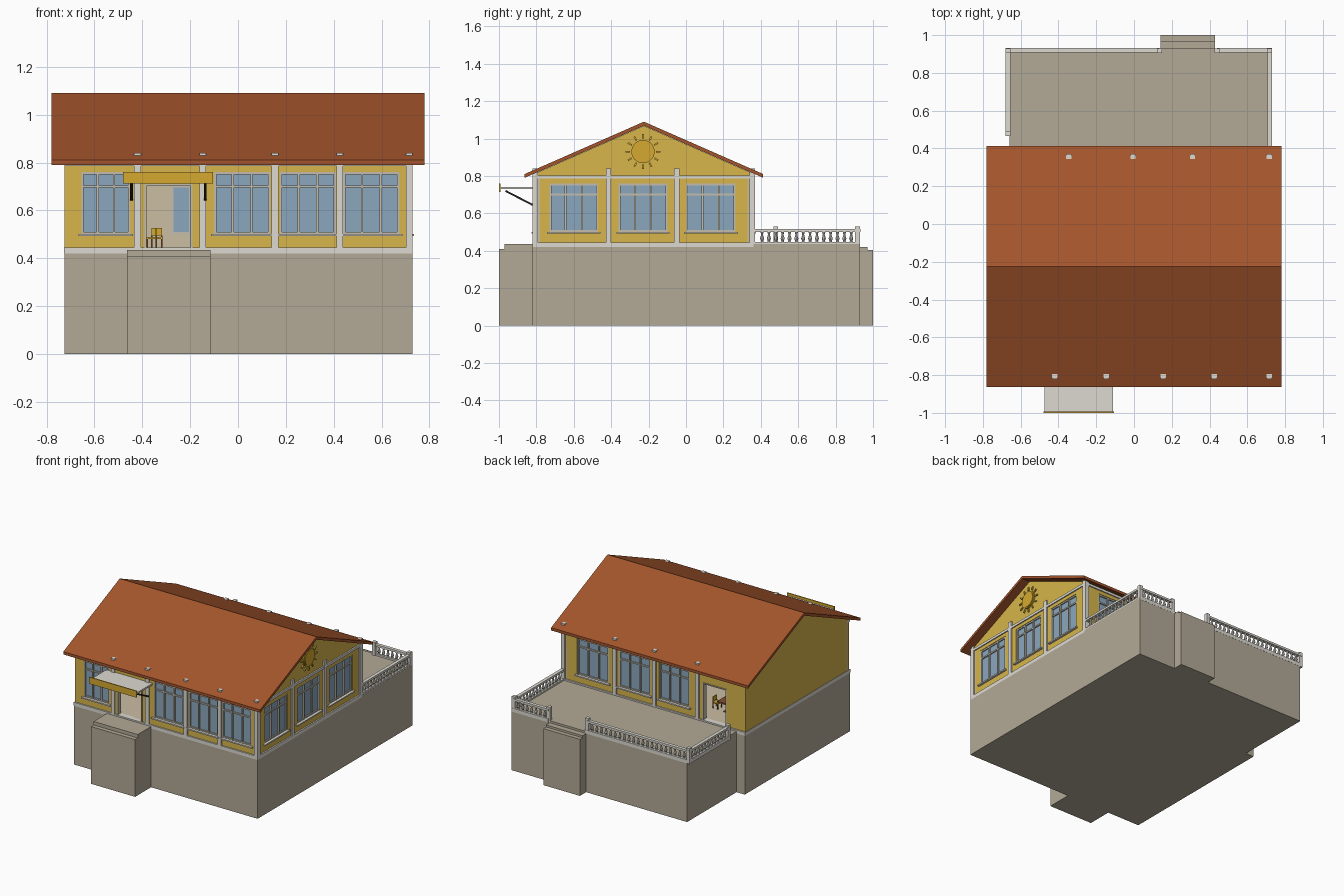
import bpy, bmesh, math
from mathutils import Matrix, Vector

if "Cube" in bpy.data.objects:
    bpy.data.objects.remove(bpy.data.objects["Cube"])

def mat(name, *c):
    m = bpy.data.materials.new(name)
    m.diffuse_color = (*c, 1)
    m.use_nodes = True
    m.node_tree.nodes["Principled BSDF"].inputs["Base Color"].default_value = m.diffuse_color
    return m

YELLOW = mat("yellow_plaster", .68, .46, .07)
SUN = mat("sun_yellow", .66, .40, .03)
ROOF = mat("roof_tile", .37, .09, .025)
STONE = mat("stone", .45, .40, .31)
WHITE = mat("white_trim", .72, .70, .64)
FRAME = mat("frame_beige", .55, .51, .42)
GLASS = mat("glass", .26, .39, .52)
METAL = mat("dark_metal", .02, .02, .02)
WOOD = mat("wood", .22, .08, .03)
INNER = mat("interior_beige", .60, .51, .36)

def finish(name, bm, m):
    me = bpy.data.meshes.new(name)
    bmesh.ops.recalc_face_normals(bm, faces=bm.faces)
    bm.to_mesh(me)
    bm.free()
    me.materials.append(m)
    ob = bpy.data.objects.new(name, me)
    bpy.context.collection.objects.link(ob)
    return ob

def boxes(name, items, m, matrix=Matrix()):
    """One object from many boxes (x0, x1, y0, y1, z0, z1)."""
    bm = bmesh.new()
    for x0, x1, y0, y1, z0, z1 in items:
        t = Matrix.Translation(((x0 + x1) / 2, (y0 + y1) / 2, (z0 + z1) / 2))
        s = Matrix.Diagonal((abs(x1 - x0), abs(y1 - y0), abs(z1 - z0), 1))
        bmesh.ops.create_cube(bm, size=1, matrix=matrix @ t @ s)
    return finish(name, bm, m)

def prism(name, profile, x0, x1, m):
    """Extrude a (y, z) outline along x."""
    bm = bmesh.new()
    f = bm.faces.new([bm.verts.new((x0, y, z)) for y, z in profile])
    new = bmesh.ops.extrude_face_region(bm, geom=[f])["geom"]
    bmesh.ops.translate(bm, vec=(x1 - x0, 0, 0),
                        verts=[v for v in new if isinstance(v, bmesh.types.BMVert)])
    return finish(name, bm, m)

XL, XR, YF, YB, YM = -.725, .73, -.82, .37, -.225
Z0, Z1, Z2 = .42, .445, .80

def on(side, u0, u1, d0, d1, z0, z1):
    """Box on a facade: u runs along it, d is depth inwards."""
    if side == "front":
        return (u0, u1, YF + d0, YF + d1, z0, z1)
    if side == "back":
        return (u0, u1, YB - d1, YB - d0, z0, z1)
    return (XR - d1, XR - d0, u0, u1, z0, z1)

# stone base, terrace and steps
boxes("base", [(XL, XR, YF, YB, 0, Z0)], STONE)
boxes("terrace", [(-.66, XR, YB - .01, .93, 0, .435)], STONE)
boxes("front_steps", [(-.465, -.115, -1, YF, 0, .41), (-.465, -.115, -.97, YF, .41, .435)], STONE)
boxes("back_steps", [(.14, .43, .93, 1, 0, .405), (.14, .43, .93, .97, .405, .42)], STONE)
boxes("floor", [(XL + .03, XR - .03, YF + .03, YB - .03, Z0, Z1)], INNER)
boxes("ceiling", [(XL + .03, XR - .03, YF + .03, YB - .03, .785, Z2)], INNER)

# facades: wall extent, windows, doors, pillars
WZ = (.50, .76)
facades = {
    "front": ((XL, .72), [(-.655, -.45), (-.10, .135), (.175, .41), (.44, .675)],
              [(-.39, -.19, .71)], [-.42, -.147, .155, .425, .716]),
    "back": ((XL, .72), [(.36, .61), (.03, .28), (-.28, -.04)],
             [(-.575, -.385, .71)], [.716, .31, -.005, -.345]),
    "right": ((YF + .01, YB - .01), [(-.73, -.47), (-.36, -.10), (.0, .265)],
              [], [-.415, -.05]),
}
for side, ((a, b), wins, doors, pillars) in facades.items():
    holes = sorted([(u0, u1, *WZ) for u0, u1 in wins] + [(u0, u1, Z1, t) for u0, u1, t in doors])
    outer, inner, u = [], [], a
    for part, d0, d1 in ((outer, .01, .03), (inner, .03, .04)):
        u = a
        for u0, u1, z0, z1 in holes:
            part.append(on(side, u, u0, d0, d1, Z1, Z2))
            part.append(on(side, u0, u1, d0, d1, z1, Z2))
            if z0 > Z1:
                part.append(on(side, u0, u1, d0, d1, Z1, z0))
            u = u1
        part.append(on(side, u, b, d0, d1, Z1, Z2))
    boxes(side + "_wall", outer, YELLOW)
    boxes(side + "_inner_wall", inner, INNER)

    # pillars whose tops poke through the roof, plus plinth and top beam
    trim = [on(side, p - .014, p + .014, 0, .03, Z1, .84) for p in pillars]
    e0, e1 = (YF, YB) if side == "right" else (XL, XR)
    trim += [on(side, e0, e1, 0, .04, Z0, Z1), on(side, e0, e1, .002, .03, .785, .803)]
    boxes(side + "_pillars_and_beams", trim, WHITE)

    # windows: three columns and a transom
    frame, glass, sill = [], [], []
    for u0, u1 in wins:
        glass.append(on(side, u0, u1, .022, .034, *WZ))
        w = (u1 - u0) / 3
        for i in range(4):
            c = min(max(u0 + i * w, u0 + .005), u1 - .005)
            frame.append(on(side, c - .005, c + .005, .012, .036, *WZ))
        for z in (.505, .70, .755):
            frame.append(on(side, u0, u1, .014, .035, z - .005, z + .005))
        sill.append(on(side, u0 - .012, u1 + .012, -.005, .02, .492, .501))
    boxes(side + "_window_frames", frame, FRAME)
    boxes(side + "_window_glass", glass, GLASS)
    boxes(side + "_window_sills", sill, WHITE)
    # door surrounds
    if doors:
        boxes(side + "_door_frame", [q for u0, u1, t in doors for q in (
            on(side, u0, u0 + .008, .005, .042, Z1, t), on(side, u1 - .008, u1, .005, .042, Z1, t),
            on(side, u0, u1, .005, .042, t - .008, t))], FRAME)

# plain left wall
boxes("left_wall", [(XL, XL + .03, YF + .01, YB - .01, Z1, Z2)], YELLOW)
boxes("left_plinth", [(XL - .003, XL + .03, YF, YB, Z0, Z1)], WHITE)

# gables and roof
gable = [(YF + .01, Z2), (YB - .01, Z2), (YB - .01, .812), (YM, 1.068), (YF + .01, .812)]
prism("left_gable", gable, XL, XL + .03, YELLOW)
prism("right_gable", gable, XR - .04, XR - .012, YELLOW)
R = .638
prism("roof", [(YM - R, .79), (YM - R, .81), (YM, 1.09), (YM + R, .81), (YM + R, .79), (YM, 1.069)],
      -.78, .78, ROOF)

# sun ornament on the right gable
bm = bmesh.new()
centre = Matrix.Translation((XR - .01, YM - .005, .93))
turn = Matrix.Rotation(math.pi / 2, 4, 'Y')
for r, d in ((.062, .014), (.054, .024)):
    bmesh.ops.create_cone(bm, cap_ends=True, segments=32, radius1=r, radius2=r, depth=d, matrix=centre @ turn)
for i in range(12):
    bmesh.ops.create_cube(bm, size=1, matrix=centre @ Matrix.Rotation(i * math.pi / 6, 4, 'X')
                          @ Matrix.Translation((0, 0, .081)) @ Matrix.Diagonal((.014, .009, .024, 1)))
finish("sun_ornament", bm, SUN)

# awning over the front door
boxes("awning_top", [(-.475, -.11, -.995, YF + .01, .73, .742)], WHITE)
boxes("awning_valance", [(-.48, -.105, -1, -.992, .713, .76)], SUN)
p, q = Vector((0, -.965, .72)), Vector((0, YF, .645))
for side, x in (("left", -.445), ("right", -.137)):
    m = Matrix.Translation((p + q) / 2 + Vector((x, 0, 0))) @ (q - p).to_track_quat('Z', 'Y').to_matrix().to_4x4()
    h = (q - p).length / 2
    boxes(side + "_awning_strut", [(-.006, .006, -.005, .005, -h, h)], METAL, m)

# terrace balustrade: runs of turned balusters between posts
runs = [((.718, YB), (.718, .92)), ((.718, .92), (.44, .92)),
        ((.135, .92), (-.667, .92)), ((-.667, .92), (-.667, .48))]
profile = [(.010, .445), (.006, .452), (.011, .465), (.005, .486), (.009, .502)]
bm = bmesh.new()
rails = []
for a, b in runs:
    (ax, ay), (bx, by) = a, b
    x0, x1, y0, y1 = min(ax, bx), max(ax, bx), min(ay, by), max(ay, by)
    for w, z0, z1 in ((.011, .42, .446), (.012, .50, .515)):
        rails.append((x0 - w, x1 + w, y0 - w, y1 + w, z0, z1) if x1 - x0 < .01
                     else (x0, x1, y0 - w, y1 + w, z0, z1))
    n = round(math.dist(a, b) / .036)
    for i in range(1, n):
        c = Vector(a).lerp(Vector(b), i / n)
        for (r0, z0), (r1, z1) in zip(profile, profile[1:]):
            bmesh.ops.create_cone(bm, segments=8, radius1=r0, radius2=r1, depth=z1 - z0,
                                  matrix=Matrix.Translation((c.x, c.y, (z0 + z1) / 2)))
finish("balusters", bm, WHITE)
boxes("balustrade_rails", rails, WHITE)
boxes("balustrade_posts", [(x - .013, x + .013, y - .013, y + .013, .42, .53) for x, y in
      ((.717, .917), (.44, .917), (.135, .917), (-.667, .917), (-.667, .48))], WHITE)

# interior furniture
def chair(name, x, y, angle):
    m = Matrix.Translation((x, y, Z1)) @ Matrix.Rotation(angle, 4, 'Z')
    boxes(name + "_seat", [(-.022, .022, -.022, .022, .036, .043), (-.022, .022, .016, .022, .05, .082)], SUN, m)
    boxes(name + "_legs", [(sx * .021 - .003, sx * .021 + .003, sy * .019 - .003, sy * .019 + .003, 0,
                            .05 if sy > 0 else .036) for sx in (-1, 1) for sy in (-1, 1)], WOOD, m)

for i, (x, y) in enumerate(((-.46, .16), (-.46, -.35), (.1, -.22), (.45, -.22))):
    n = "table_%d" % (i + 1)
    boxes(n, [(x - .06, x + .06, y - .06, y + .06, Z1 + .07, Z1 + .08),
              (x - .007, x + .007, y - .007, y + .007, Z1, Z1 + .07),
              (x - .03, x + .03, y - .03, y + .03, Z1, Z1 + .006)], WOOD)
    chair("right_chair_%d" % (i + 1), x + .10, y, -math.pi / 2)
    chair("left_chair_%d" % (i + 1), x - .10, y, math.pi / 2)
chair("door_chair", -.34, -.1, math.pi)
